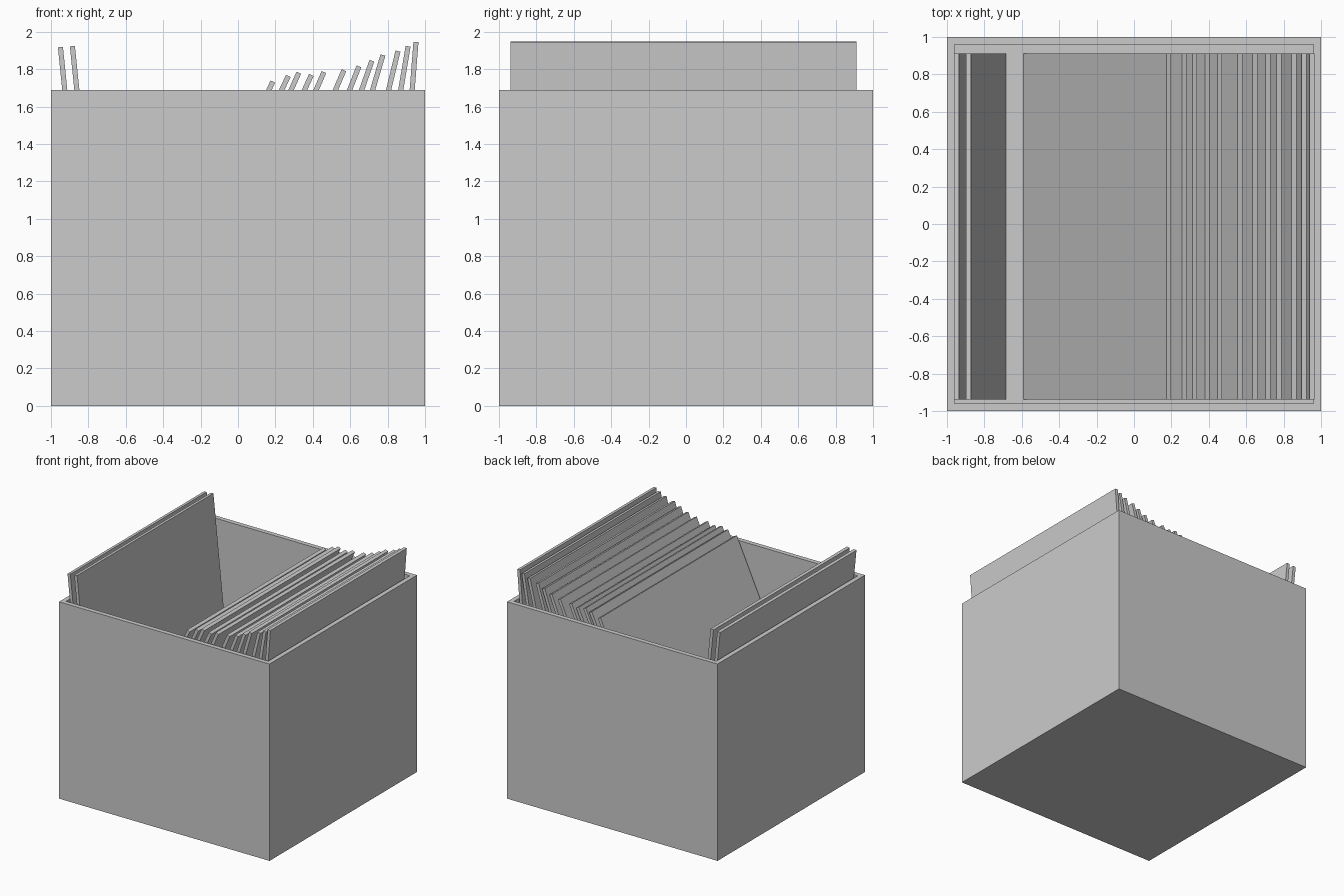
import bpy, bmesh, math
from mathutils import Matrix

if "Cube" in bpy.data.objects:
    bpy.data.objects.remove(bpy.data.objects["Cube"])

HEIGHT, WALL, FLOOR = 1.69, 0.04, 0.08
SIDE, THICK, Y_MID = 1.85, 0.027, -0.013


def add_object(name, bm):
    mesh = bpy.data.meshes.new(name)
    bm.to_mesh(mesh)
    bm.free()
    obj = bpy.data.objects.new(name, mesh)
    bpy.context.collection.objects.link(obj)
    return obj


def add_crate():
    # Open box: inset the top face, then push it down to the floor
    bm = bmesh.new()
    bmesh.ops.create_cube(bm, size=1)
    bmesh.ops.scale(bm, vec=(2, 2, HEIGHT), verts=bm.verts)
    bmesh.ops.translate(bm, vec=(0, 0, HEIGHT / 2), verts=bm.verts)
    top = max(bm.faces, key=lambda f: f.calc_center_median().z)
    bmesh.ops.inset_region(bm, faces=[top], thickness=WALL, use_even_offset=True)
    result = bmesh.ops.extrude_discrete_faces(bm, faces=[top])
    inner = result["faces"][0]
    bmesh.ops.translate(bm, vec=(0, 0, FLOOR - HEIGHT), verts=inner.verts)
    bmesh.ops.recalc_face_normals(bm, faces=bm.faces)
    return add_object("crate", bm)


def add_sleeve(name, x, z, lean):
    # Square sleeve hung from its highest top corner (x, z), leaning by degrees
    side = 1 if lean > 0 else -1
    bm = bmesh.new()
    bmesh.ops.create_cube(bm, size=1)
    bmesh.ops.scale(bm, vec=(THICK, SIDE, SIDE), verts=bm.verts)
    bmesh.ops.translate(bm, vec=(side * THICK / 2, 0, -SIDE / 2), verts=bm.verts)
    bm.transform(Matrix.Translation((x, Y_MID, z))
                 @ Matrix.Rotation(math.radians(lean), 4, 'Y'))
    return add_object(name, bm)


add_crate()

# Two sleeves tipped back against the left wall
for i, (x, z, lean) in enumerate([(-0.936, 1.92, -5.8), (-0.872, 1.925, -5.8)]):
    add_sleeve(f"left_sleeve_{i + 1}", x, z, lean)

# Fanned stack leaning on the right wall
stack = [(0.174, 1.74, 24.7), (0.257, 1.77, 25.3), (0.313, 1.787, 24.0),
         (0.380, 1.775, 24.5), (0.447, 1.79, 23.5), (0.554, 1.80, 23.2),
         (0.634, 1.82, 21.5), (0.703, 1.85, 19.3), (0.762, 1.88, 16.5),
         (0.842, 1.90, 13.5), (0.896, 1.925, 9.5), (0.938, 1.947, 4.5)]
for i, (x, z, lean) in enumerate(stack):
    add_sleeve(f"right_sleeve_{i + 1}", x, z, lean)
